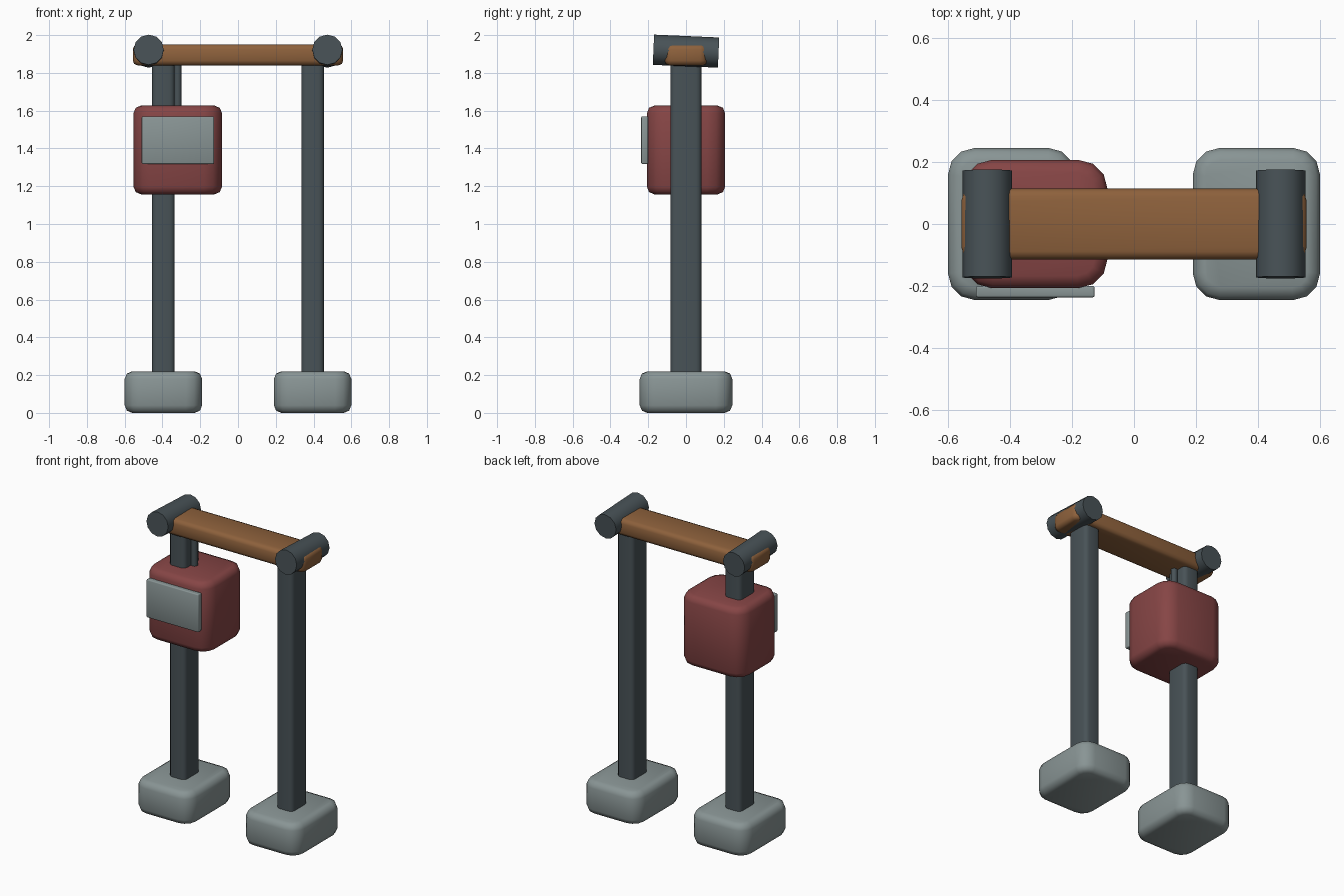
import bpy, bmesh, math

cube = bpy.data.objects.get("Cube")
if cube:
    bpy.data.objects.remove(cube, do_unlink=True)


def material(name, rgb):
    m = bpy.data.materials.new(name)
    m.use_nodes = True
    m.diffuse_color = (*rgb, 1)
    m.node_tree.nodes["Principled BSDF"].inputs["Base Color"].default_value = (*rgb, 1)
    return m


PALE = material("pale grey", (0.25, 0.30, 0.30))
DARK = material("dark slate", (0.065, 0.085, 0.095))
RED = material("dull red", (0.24, 0.06, 0.06))
BROWN = material("warm brown", (0.27, 0.12, 0.045))


def finish(bm, name, mat):
    bmesh.ops.recalc_face_normals(bm, faces=bm.faces)
    mesh = bpy.data.meshes.new(name)
    bm.to_mesh(mesh)
    bm.free()
    mesh.materials.append(mat)
    ob = bpy.data.objects.new(name, mesh)
    bpy.context.collection.objects.link(ob)
    bpy.ops.object.select_all(action="DESELECT")
    ob.select_set(True)
    bpy.context.view_layer.objects.active = ob
    bpy.ops.object.shade_smooth_by_angle(angle=math.radians(50))
    return ob


def block(name, mat, low, high, corner=0.0, rim=0.0):
    """Box with rounded upright corners and softened top and bottom rims."""
    bm = bmesh.new()
    bmesh.ops.create_cube(bm, size=1)
    for v in bm.verts:
        for i in range(3):
            v.co[i] = low[i] if v.co[i] < 0 else high[i]

    def level(e):
        return abs(e.verts[0].co.z - e.verts[1].co.z) < 1e-5

    if corner:
        bmesh.ops.bevel(bm, geom=[e for e in bm.edges if not level(e)], offset=corner,
                        segments=3, profile=0.5, affect="EDGES")
    if rim:
        bmesh.ops.bevel(bm, geom=[e for e in bm.edges if level(e)], offset=rim,
                        segments=2, profile=0.5, affect="EDGES")
    return finish(bm, name, mat)


def cylinder(name, mat, centre, radius, length, sides, tilt=0.0):
    bm = bmesh.new()
    bmesh.ops.create_cone(bm, cap_ends=True, segments=sides, radius1=radius,
                          radius2=radius, depth=length)
    ob = finish(bm, name, mat)
    ob.location = centre
    ob.rotation_euler.x = tilt
    return ob


# Feet, posts and cross rollers on both sides
for side, s in (("right", -1), ("left", 1)):
    x = s * 0.395
    block(side + "_foot", PALE, (x - 0.205, -0.245, 0), (x + 0.205, 0.245, 0.22), 0.085, 0.04)
    block(side + "_post", DARK, (x - 0.06, -0.082, 0.01), (x + 0.06, 0.082, 1.88), 0.028)
    cylinder(side + "_roller", DARK, (s * 0.473, 0, 1.915), 0.08, 0.345, 12,
             math.radians(90 - 2.5))

# Top beam
block("top_beam", BROWN, (-0.557, -0.114, 1.84), (0.557, 0.114, 1.95), 0.04, 0.025)

# Control box with its front plate and conduit
block("control_box", RED, (-0.553, -0.207, 1.157), (-0.085, 0.207, 1.627), 0.095, 0.04)
block("front_plate", PALE, (-0.51, -0.237, 1.318), (-0.127, -0.2, 1.57), 0.007, 0.006)
cylinder("conduit", DARK, (-0.32, 0, 1.73), 0.021, 0.26, 10)
